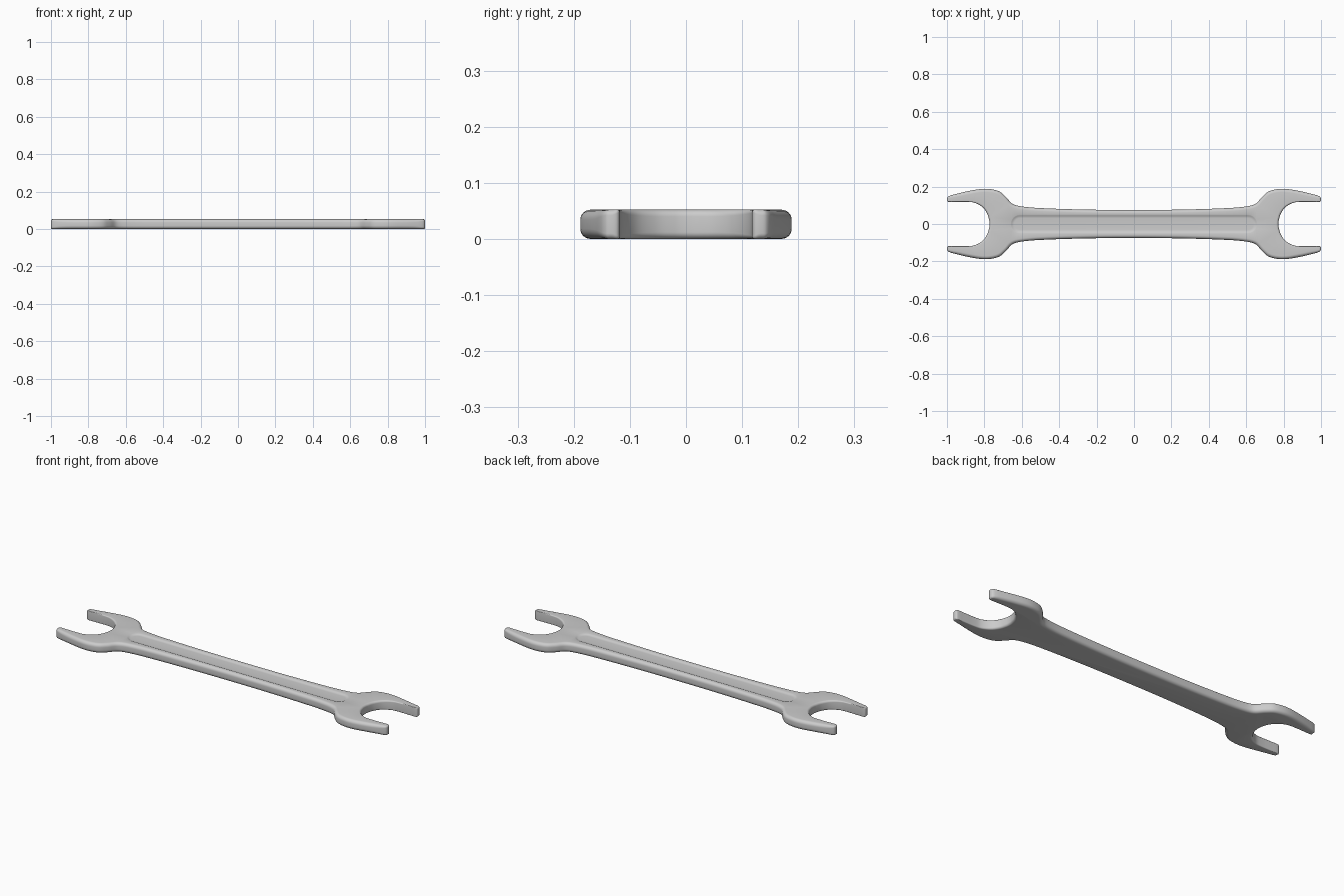
import bpy, bmesh, math
from mathutils import Vector

if "Cube" in bpy.data.objects:
    bpy.data.objects.remove(bpy.data.objects["Cube"])

H = 0.052  # thickness

# quarter outline: x, y, edge rounding radius (handle middle -> jaw tip -> throat)
QUARTER = [(0, .075, .017), (.25, .077, .017), (.5, .085, .017), (.6, .094, .017),
           (.65, .108, .018), (.685, .145, .018), (.72, .174, .018), (.77, .187, .018),
           (.82, .187, .018), (.89, .175, .018), (.95, .161, .016), (.985, .151, .012),
           (.997, .143, .010), (1.0, .132, .010), (.998, .122, .006), (.99, .118, .004),
           (.95, .118, .004), (.89, .118, .005), (.85, .113, .007), (.81, .09, .010),
           (.785, .055, .012), (.774, .02, .012), (.772, 0, .012)]

# channel cross-section on top of the handle: half width, height
CHANNEL = [(.050, H), (.046, H - .0015), (.041, H - .004), (.036, H - .0055), (.030, H - .006)]


def smooth_path(pts, steps=5):
    """Smooth sampling with tangents mirrored at both ends."""
    p = [Vector(q) for q in pts]
    first = Vector((-p[1].x, p[1].y, p[1].z))
    last = Vector((p[-2].x, -p[-2].y, p[-2].z))
    p = [first] + p + [last]
    out = []
    for a, b, c, d in zip(p, p[1:], p[2:], p[3:]):
        la, lb, lc = (b - a).length, (c - b).length, (d - c).length
        m1 = (c - a) / (la + lb) * lb
        m2 = (d - b) / (lb + lc) * lb
        for i in range(steps):
            t = i / steps
            out.append(b * (2*t**3 - 3*t*t + 1) + m1 * (t**3 - 2*t*t + t)
                       + c * (3*t*t - 2*t**3) + m2 * (t**3 - t*t))
    return out + [p[-2]]


def stadium(w, z, cx=.61, seg=12):
    """Long rounded ring for the channel."""
    pts = []
    for s in (1, -1):
        for i in range(seg + 1):
            a = -math.pi / 2 + math.pi * i / seg
            pts.append((s * (cx + w * math.cos(a)), s * w * math.sin(a), z))
    return pts


def add_rings(bm, rings):
    """Bridge stacked rings with quads and return their vertices."""
    vs = [[bm.verts.new(co) for co in r] for r in rings]
    for lo, hi in zip(vs, vs[1:]):
        for i in range(len(lo)):
            j = (i + 1) % len(lo)
            bm.faces.new((lo[i], lo[j], hi[j], hi[i]))
    return vs


def ring_edges(bm, ring):
    return [bm.edges.get((ring[i - 1], ring[i])) for i in range(len(ring))]


# full outline by mirroring the quarter in y, then x (clockwise)
q = smooth_path(QUARTER)
half = q + [Vector((p.x, -p.y, p.z)) for p in reversed(q[:-1])]
loop = half + [Vector((-p.x, p.y, p.z)) for p in reversed(half[1:-1])]
n = len(loop)
inward = []
for i in range(n):
    d = loop[(i + 1) % n] - loop[i - 1]
    inward.append(Vector((d.y, -d.x)).normalized())

# rounded rim rings, bottom to top
SEG = 6
lower, upper = [], []
for k in range(SEG + 1):
    a = math.pi / 2 * k / SEG
    low, up = [], []
    for p, nv in zip(loop, inward):
        inset, z = p.z * (1 - math.sin(a)), p.z * (1 - math.cos(a))
        x, y = p.x + nv.x * inset, p.y + nv.y * inset
        low.append((x, y, z))
        up.append((x, y, H - z))
    lower.append(low)
    upper.append(up)

bm = bmesh.new()
rim = add_rings(bm, lower + upper[::-1])
groove = add_rings(bm, [stadium(w, z) for w, z in CHANNEL])

# flat underside, channel floor, and top face around the channel
bm.faces.new(rim[0])
bm.faces.new(groove[-1])
bmesh.ops.triangle_fill(bm, use_beauty=True, use_dissolve=False, normal=(0, 0, 1),
                        edges=ring_edges(bm, rim[-1]) + ring_edges(bm, groove[0]))
bmesh.ops.recalc_face_normals(bm, faces=bm.faces[:])

mesh = bpy.data.meshes.new("wrench_body")
bm.to_mesh(mesh)
bm.free()
body = bpy.data.objects.new("wrench_body", mesh)
bpy.context.collection.objects.link(body)

bpy.context.view_layer.objects.active = body
body.select_set(True)
bpy.ops.object.shade_smooth_by_angle(angle=math.radians(40))
